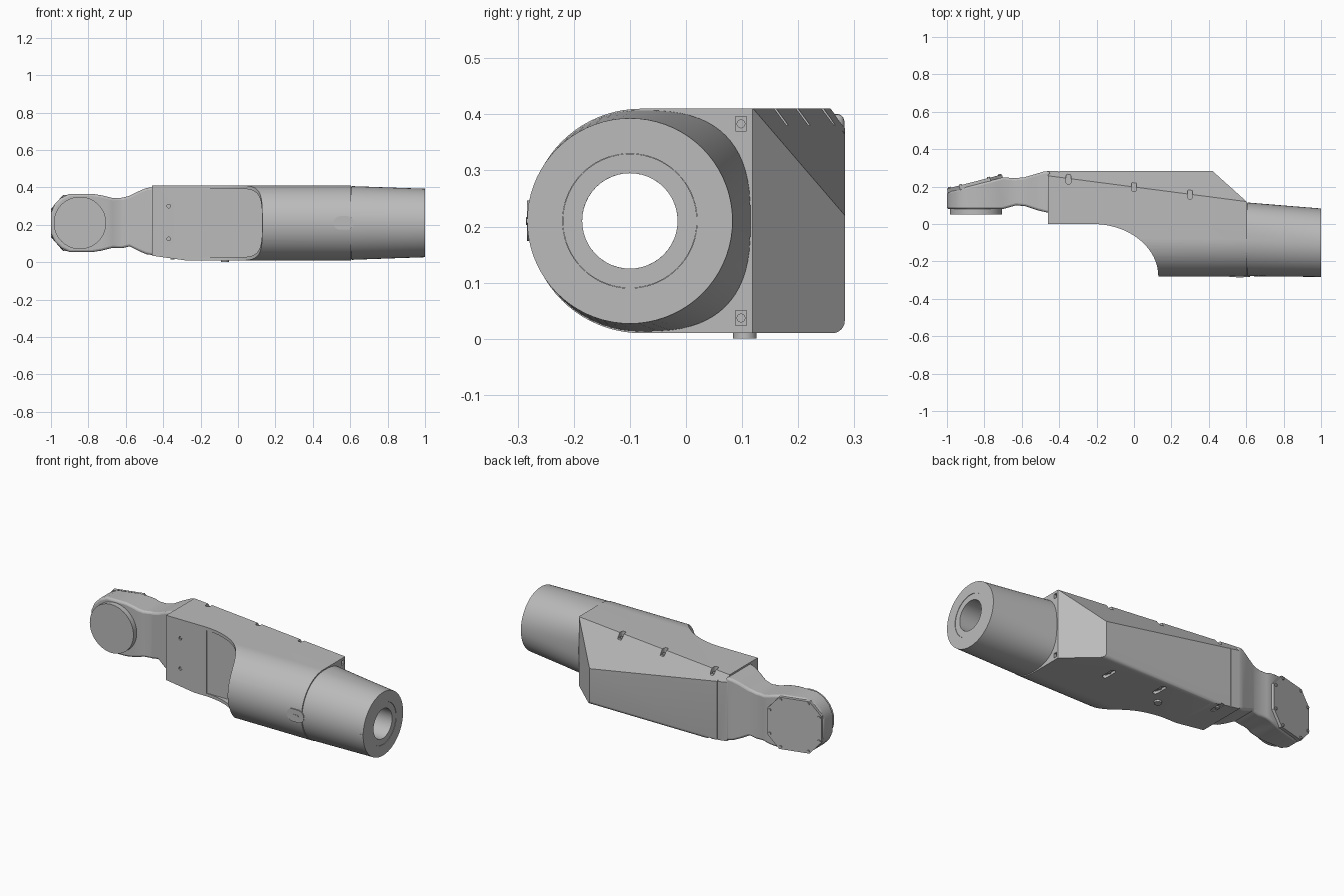
import bpy, bmesh
from math import sin, cos, pi, radians, copysign
from mathutils import Vector, Matrix

if "Cube" in bpy.data.objects:
    bpy.data.objects.remove(bpy.data.objects["Cube"])

grey = bpy.data.materials.new("light grey")
grey.use_nodes = True
grey.diffuse_color = (0.5, 0.5, 0.5, 1)
grey.node_tree.nodes["Principled BSDF"].inputs["Base Color"].default_value = grey.diffuse_color

MID = 0.21          # height of the tube axis
AXIS = {"x": lambda a, b, d: (d, a, b), "y": lambda a, b, d: (a, d, b), "z": lambda a, b, d: (a, b, d)}


def finish(name, bm):
    bmesh.ops.recalc_face_normals(bm, faces=bm.faces)
    mesh = bpy.data.meshes.new(name)
    bm.to_mesh(mesh)
    bm.free()
    mesh.materials.append(grey)
    ob = bpy.data.objects.new(name, mesh)
    bpy.context.collection.objects.link(ob)
    return ob


def activate(ob):
    bpy.ops.object.select_all(action="DESELECT")
    ob.select_set(True)
    bpy.context.view_layer.objects.active = ob


def smooth(ob, angle=30):
    activate(ob)
    bpy.ops.object.shade_smooth_by_angle(angle=radians(angle))
    return ob


def loft(name, rings, closed=False):
    """Bridge rings of equal length; cap the ends unless closed."""
    bm = bmesh.new()
    rows = [[bm.verts.new(p) for p in ring] for ring in rings]
    pairs = list(zip(rows, rows[1:])) + ([(rows[-1], rows[0])] if closed else [])
    for a, b in pairs:
        for i in range(len(a)):
            j = (i + 1) % len(a)
            bm.faces.new((a[i], a[j], b[j], b[i]))
    if not closed:
        bm.faces.new(rows[0])
        bm.faces.new(rows[-1])
    return finish(name, bm)


def prism(name, outline, axis, lo, hi):
    return loft(name, [[AXIS[axis](a, b, d) for a, b in outline] for d in (lo, hi)])


def circle(a, b, r, n=32):
    return [(a + r * cos(2 * pi * i / n), b + r * sin(2 * pi * i / n)) for i in range(n)]


def slot(a, b, length, r, n=8):
    """Rounded slot outline running along its first axis."""
    arc = [-pi / 2 + pi * i / n for i in range(n + 1)]
    half = length / 2 - r
    return ([(a + half + r * cos(t), b + r * sin(t)) for t in arc]
            + [(a - half - r * cos(t), b - r * sin(t)) for t in arc])


def box(x0, x1, y0, y1, z0, z1):
    return prism("cutter", [(x0, y0), (x1, y0), (x1, y1), (x0, y1)], "z", z0, z1)


def boolean(ob, other, op="DIFFERENCE"):
    mod = ob.modifiers.new("cut", "BOOLEAN")
    mod.operation, mod.object, mod.solver = op, other, "EXACT"
    activate(ob)
    bpy.ops.object.modifier_apply(modifier=mod.name)
    bpy.data.objects.remove(other)


def slice_off(ob, point, normal):
    """Remove everything on the normal's side of a plane and cap the cut."""
    bm = bmesh.new()
    bm.from_mesh(ob.data)
    res = bmesh.ops.bisect_plane(bm, geom=bm.verts[:] + bm.edges[:] + bm.faces[:], plane_co=point,
                                 plane_no=normal, clear_outer=True)
    bmesh.ops.holes_fill(bm, edges=[e for e in res["geom_cut"] if isinstance(e, bmesh.types.BMEdge)])
    bmesh.ops.recalc_face_normals(bm, faces=bm.faces)
    bm.to_mesh(ob.data)
    bm.free()


# Housing: round front, square back, extruded along the arm
def half_round(r, back, corner):
    front = [(-0.08 - r * sin(pi * i / 40), MID + r * cos(pi * i / 40)) for i in range(41)]
    low = [(back - corner + corner * sin(pi * i / 12), MID - r + corner - corner * cos(pi * i / 12))
           for i in range(7)]
    return front + low + [(a, 2 * MID - b) for a, b in reversed(low)]


housing = prism("arm_housing", half_round(0.2, 0.283, 0.022), "x", -0.46, 0.603)
# sloping cut towards the tube, long chamfer on the upper back, taper under the wrist end
slice_off(housing, (0.42, 0.283, 0), (0.166, 0.185, 0))
a, b, c = Vector((-0.4, 0.25, 0.41)), Vector((0.6, 0.12, 0.41)), Vector((0.42, 0.283, 0.22))
normal = (b - a).cross(c - a)
slice_off(housing, a, normal if normal.z > 0 else -normal)
slice_off(housing, (-0.28, 0, 0.01), (-0.025, 0, -0.18))

# Scooped opening in front and the hollow behind it
curve = [(-0.22 + 0.35 * sin(pi / 2 * i / 20), -0.28 * (1 - cos(pi / 2 * i / 20))) for i in range(21)]
boolean(housing, prism("scoop", [(-0.6, 0)] + curve + [(0.13, -0.4), (-0.6, -0.4)], "z", -0.1, 0.6))
hollow = [(0.002, MID + 0.182)] + [(-0.08 - 0.182 * sin(pi * i / 32), MID + 0.182 * cos(pi * i / 32))
                                   for i in range(33)] + [(0.002, MID - 0.182)]
boolean(housing, prism("hollow", hollow, "x", -0.2, 0.58))
boolean(housing, prism("bore", circle(-0.1, MID, 0.085, 48), "x", 0.5, 0.7))

# Seam groove and screw slots
boolean(housing, box(-0.403, -0.397, 0.279, 0.3, -0.1, 0.5))
screws = []
for x, y in ((-0.35, 0.24), (0.0, 0.2), (0.3, 0.16)):
    for z0, z1, length in ((0.38, 0.45, 0.055), (-0.05, 0.025, 0.09)):
        pocket = [(p, q) for q, p in slot(y, x, length, 0.014)]
        boolean(housing, prism("pocket", pocket, "z", z0, z1))
        z = z0 if z0 > 0 else z1
        screws.append(prism("screw", circle(x, y, 0.01, 12), "z", z - 0.01, z + 0.008))
for z in (MID - 0.173, MID + 0.173):
    boolean(housing, box(0.575, 0.62, 0.088, 0.108, z - 0.013, z + 0.013))
    screws.append(prism("screw", circle(0.098, z, 0.008, 12), "x", 0.565, 0.585))
for z in (0.125, 0.3):
    boolean(housing, prism("hole", circle(-0.37, z, 0.01, 12), "y", -0.02, 0.01))
    screws.append(prism("screw", circle(-0.37, z, 0.006, 12), "y", 0.004, 0.02))
smooth(housing)
for s in screws:
    s.name = "housing_screw"


# Tapered tube: flat-backed at the housing, round at the open end
def tube_ring(x, cy, r, power, n=72):
    ring = []
    for i in range(n):
        u, v = cos(2 * pi * i / n), sin(2 * pi * i / n)
        p = 2 / power if u > 0 else 1
        ring.append((x, cy + r * copysign(abs(u) ** p, u), MID + r * copysign(abs(v) ** p, v)))
    return ring


smooth(loft("tube", [tube_ring(0.607, -0.082, 0.197, 2.7), tube_ring(0.8, -0.091, 0.19, 2.3),
                     tube_ring(1.0, -0.1, 0.183, 2), tube_ring(1.0, -0.1, 0.12, 2),
                     tube_ring(0.607, -0.1, 0.12, 2)], closed=True))
smooth(loft("tube_sleeve", [tube_ring(0.59, -0.1, 0.1195, 2), tube_ring(0.998, -0.1, 0.1195, 2),
                            tube_ring(0.998, -0.1, 0.085, 2), tube_ring(0.59, -0.1, 0.085, 2)], closed=True))
smooth(loft("tube_seam", [tube_ring(0.6, -0.082, 0.192, 2.7), tube_ring(0.61, -0.082, 0.192, 2.7),
                          tube_ring(0.61, -0.1, 0.11, 2), tube_ring(0.6, -0.1, 0.11, 2)], closed=True))
prism("tube_mark", slot(0.985, MID, 0.028, 0.005), "y", -0.284, -0.275)

# Front tab with its screw, and the plug underneath
smooth(prism("front_tab", slot(0.565, MID, 0.11, 0.036), "y", -0.283, -0.26))
prism("tab_screw", slot(0.565, MID, 0.04, 0.007), "y", -0.285, -0.27)
smooth(prism("bottom_plug", circle(-0.07, 0.105, 0.021, 24), "z", 0, 0.03))

# Wrist: side outline crossed with plan outline, edges rounded
upper = [(-0.45, 0.402), (-0.49, 0.397), (-0.53, 0.38), (-0.58, 0.355), (-0.62, 0.345), (-0.67, 0.343),
         (-0.73, 0.358), (-0.78, 0.366), (-0.9, 0.366), (-0.945, 0.345), (-0.98, 0.31), (-1.0, 0.265)]
lower = [(x, 2 * MID - z + (0.02 if x > -0.6 else 0)) for x, z in reversed(upper)]
lower = [(x, max(z, 0.035)) for x, z in lower]
wrist = prism("wrist", upper + lower, "y", -0.1, 0.5)
plan = [(-0.45, 0.283), (-0.48, 0.281), (-0.54, 0.263), (-0.59, 0.249), (-0.64, 0.245), (-0.7, 0.25),
        (-1.0, 0.172), (-1.0, 0.08), (-0.7, 0.08), (-0.63, 0.1), (-0.58, 0.095), (-0.51, 0.072), (-0.45, 0.058)]
boolean(wrist, prism("plan", plan, "z", -0.1, 0.6), "INTERSECT")
bevel = wrist.modifiers.new("rounded edges", "BEVEL")
bevel.width, bevel.segments, bevel.angle_limit = 0.012, 3, radians(50)
smooth(wrist, 35)

# Round joint flange on the wrist front
smooth(prism("joint_flange", circle(-0.845, MID, 0.14, 64), "y", 0.05, 0.1))

# Tilted eight-sided cover with corner screws
tilt = Matrix.Translation((-0.85, 0.215, MID)) @ Matrix.Rotation(radians(14.5), 4, "Z")
octagon = [(sx * p, sz * q) for sx, sz, flip in ((1, 1, 0), (-1, 1, 1), (-1, -1, 0), (1, -1, 1))
           for p, q in (((0.152, 0.075), (0.085, 0.15)) if not flip else ((0.085, 0.15), (0.152, 0.075)))]
cover = prism("wrist_cover", octagon, "y", -0.012, 0.012)
cover.data.transform(tilt)
for x, z in octagon:
    screw = prism("cover_screw", circle(x * 0.91, z * 0.91, 0.008, 12), "y", 0, 0.018)
    screw.data.transform(tilt)
